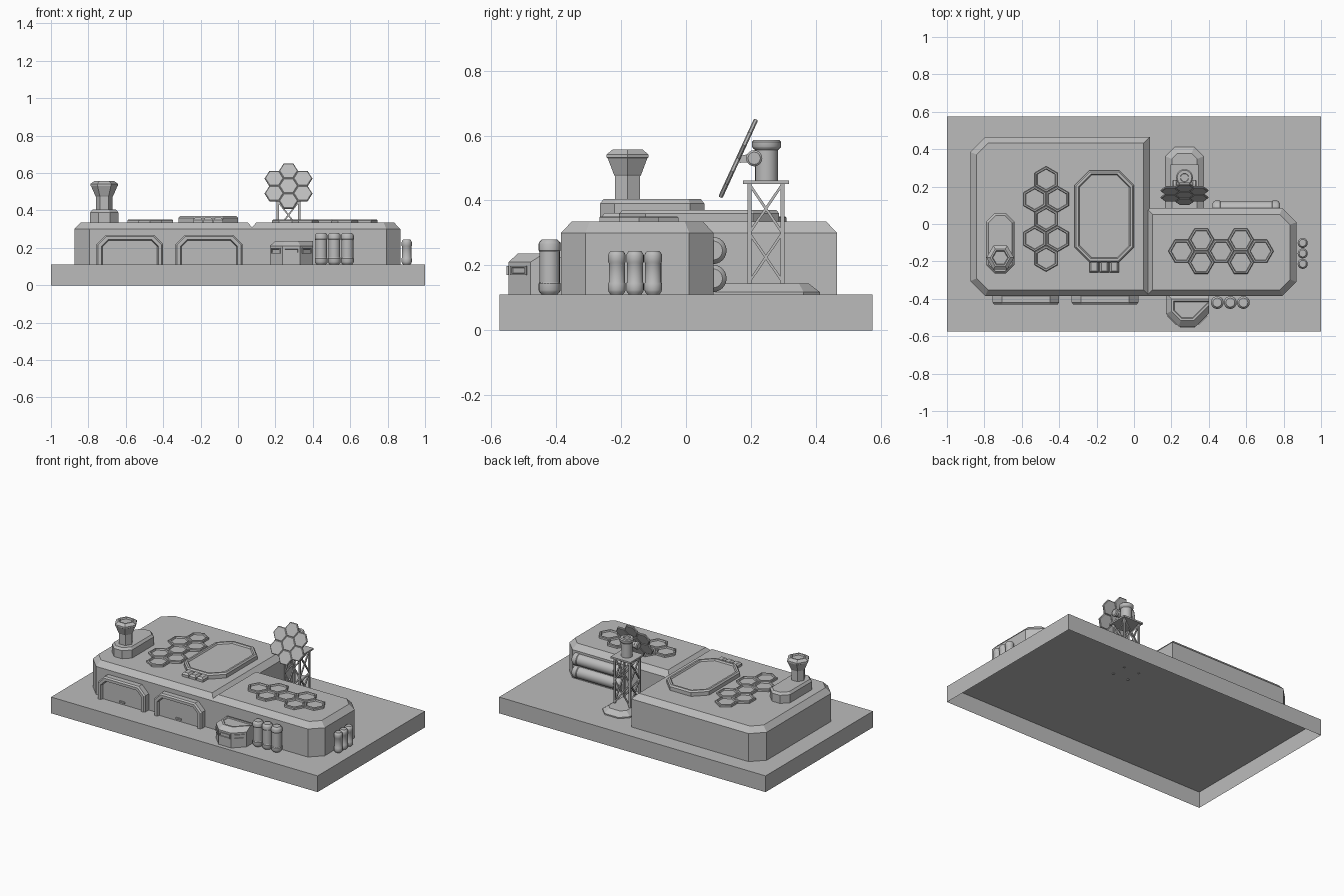
import bpy, bmesh
from math import pi, cos, sin, sqrt, atan2, radians
from mathutils import Matrix, Vector

cube = bpy.data.objects.get("Cube")
if cube:
    bpy.data.objects.remove(cube, do_unlink=True)

grey = bpy.data.materials.new("plain_grey")
grey.use_nodes = True
grey.diffuse_color = (0.5, 0.5, 0.5, 1)
grey.node_tree.nodes["Principled BSDF"].inputs["Base Color"].default_value = (0.5, 0.5, 0.5, 1)

GROUND, ROOF = 0.11, 0.335
STAND = Matrix.Rotation(pi / 2, 4, 'X')    # plan becomes x, z facing the front
ALONG_X = Matrix.Rotation(pi / 2, 4, 'Y')  # plan axis becomes x


def rect(x0, x1, y0, y1, bl=0, br=0, tr=0, tl=0):
    """Rectangle outline with cut corners, counter-clockwise."""
    pts = []
    for x, y, c, a, b in ((x0, y0, bl, (0, 1), (1, 0)), (x1, y0, br, (-1, 0), (0, 1)),
                          (x1, y1, tr, (0, -1), (-1, 0)), (x0, y1, tl, (1, 0), (0, -1))):
        if c:
            pts += [(x + a[0] * c, y + a[1] * c), (x + b[0] * c, y + b[1] * c)]
        else:
            pts.append((x, y))
    return pts


def ngon(cx, cy, r, n, turn=0.0):
    return [(cx + r * cos(turn + 2 * pi * i / n), cy + r * sin(turn + 2 * pi * i / n)) for i in range(n)]


def inset(pts, d, fixed=()):
    """Move every edge of a convex outline inwards by d, except fixed ones."""
    n, lines = len(pts), []
    for i in range(n):
        p, q = Vector(pts[i]), Vector(pts[(i + 1) % n])
        t = (q - p).normalized()
        lines.append((p + Vector((-t.y, t.x)) * (0 if i in fixed else d), t))
    out = []
    for i in range(n):
        (p, t), (q, u) = lines[i - 1], lines[i]
        k = (q - p).cross(u) / t.cross(u)
        out.append(p + t * k)
    return out


def loft(bm, pts, levels, matrix=Matrix(), fixed=(), floor=True):
    """Stack insets of an outline as (height, inset) levels."""
    rings = [[bm.verts.new(matrix @ Vector((p[0], p[1], z))) for p in inset(pts, d, fixed)]
             for z, d in levels]
    n = len(pts)
    for a, b in zip(rings, rings[1:]):
        for i in range(n):
            j = (i + 1) % n
            bm.faces.new((a[i], a[j], b[j], b[i]))
    if floor:
        bm.faces.new(rings[0][::-1])
    bm.faces.new(rings[-1])


def strut(bm, a, b, w):
    a, b = Vector(a), Vector(b)
    m = Matrix.Translation(a) @ (b - a).to_track_quat('Z', 'Y').to_matrix().to_4x4()
    loft(bm, rect(-w, w, -w, w), [(0, 0), ((b - a).length, 0)], m)


def finish(name, bm, smooth=False):
    mesh = bpy.data.meshes.new(name)
    bm.to_mesh(mesh)
    bm.free()
    mesh.materials.append(grey)
    ob = bpy.data.objects.new(name, mesh)
    bpy.context.collection.objects.link(ob)
    if smooth:
        bpy.ops.object.select_all(action='DESELECT')
        ob.select_set(True)
        bpy.context.view_layer.objects.active = ob
        bpy.ops.object.shade_smooth_by_angle(angle=radians(30))


def part(name, pts, levels, matrix=Matrix(), fixed=(), floor=True, smooth=False):
    bm = bmesh.new()
    loft(bm, pts, levels, matrix, fixed, floor)
    finish(name, bm, smooth)


# Ground slab, open underneath
part("ground_slab", rect(-1, 1, -0.575, 0.575), [(0, 0), (GROUND, 0)], floor=False)

# Main halls
hall = [(GROUND, 0), (0.3, 0), (ROOF, 0.033)]
part("left_hall", rect(-0.875, 0.085, -0.385, 0.465, bl=0.08, tl=0.08), hall)
part("right_hall", rect(0.065, 0.868, -0.385, 0.085, br=0.075, tr=0.075), hall)

# Garage doors
for side, cx in (("left", -0.155), ("right", -0.578)):
    part(side + "_door", rect(cx - 0.178, cx + 0.178, GROUND, 0.27, tr=0.05, tl=0.05),
         [(0.38, 0), (0.42, 0), (0.43, 0.008), (0.43, 0.026), (0.412, 0.032)], STAND, fixed=(0,))
    part(side + "_door_handle", rect(cx - 0.02, cx + 0.02, 0.122, 0.132),
         [(0.41, 0), (0.42, 0)], STAND)

# Roof honeycombs
cell = 0.0705
spots = [(k * 3 * cell, 0) for k in (-1, 0, 1)]
spots += [(a * 1.5 * cell, b * sqrt(3) / 2 * cell) for a in (-1, 1) for b in (-1, 1)]
for name, cx, cy, turn in (("left_honeycomb", -0.47, 0.027, pi / 2), ("right_honeycomb", 0.465, -0.145, 0)):
    bm = bmesh.new()
    m = Matrix.Translation((cx, cy, ROOF)) @ Matrix.Rotation(turn, 4, 'Z')
    for x, y in spots:
        loft(bm, ngon(x, y, cell, 6), [(-0.01, 0), (0.012, 0), (0.016, 0.004), (0.016, 0.011), (0.006, 0.014)], m)
    finish(name, bm)

# Landing pad with vents
part("landing_pad", rect(-0.318, 0, -0.205, 0.287, 0.08, 0.08, 0.08, 0.08),
     [(ROOF - 0.01, 0), (0.36, 0), (0.37, 0.008), (0.37, 0.02), (0.36, 0.026)])
bm = bmesh.new()
for x in (-0.214, -0.16, -0.106):
    loft(bm, rect(x - 0.025, x + 0.025, -0.26, -0.195), [(ROOF - 0.01, 0), (0.35, 0), (0.362, 0.01)])
finish("pad_vents", bm)

# Control tower
part("tower_plinth", rect(-0.79, -0.64, -0.265, 0.057, 0.045, 0.045, 0.045, 0.045),
     [(ROOF - 0.01, 0), (0.39, 0), (0.405, 0.012)])
part("control_tower", ngon(-0.715, -0.18, 0.074, 6),
     [(0.4, 0.025), (0.475, 0.025), (0.48, 0.022), (0.53, 0.003), (0.532, 0), (0.542, 0),
      (0.557, 0.018), (0.557, 0.026), (0.547, 0.03)])

# Front bunker with window slits
part("bunker", rect(0.17, 0.4, -0.547, -0.37, bl=0.068, br=0.068),
     [(GROUND, 0), (0.21, 0), (0.237, 0.03), (0.237, 0.042), (0.232, 0.046)], fixed=(3,))
bm = bmesh.new()
for x, y, turn, w in ((0.285, -0.547, 0, 0.04), (0.204, -0.513, -pi / 4, 0.034), (0.366, -0.513, pi / 4, 0.034)):
    m = Matrix.Translation((x, y, 0.184)) @ Matrix.Rotation(turn, 4, 'Z') @ STAND
    loft(bm, rect(-w, w, -0.014, 0.014), [(-0.005, 0), (0.006, 0), (0.006, 0.005), (0.001, 0.006)], m)
finish("bunker_windows", bm)


def tank_levels(h, r, start=0.0, band=0.02):
    """Rounded tank with a raised band near each end."""
    half = [(0, 0.3 * r), (0.008, 0.08 * r), (0.014, 0), (0.014 + band, 0), (0.018 + band, 0.08 * r)]
    return [(start + z, d) for z, d in half] + [(start + h - z, d) for z, d in half[::-1]]


# Storage tanks at the front and on the left side
bm = bmesh.new()
for x in (0.445, 0.515, 0.585):
    loft(bm, ngon(x, -0.42, 0.034, 20), tank_levels(0.17, 0.034, GROUND))
finish("front_tanks", bm, True)
bm = bmesh.new()
for y in (-0.213, -0.157, -0.101):
    loft(bm, ngon(0.902, y, 0.027, 20), tank_levels(0.135, 0.027, GROUND))
finish("side_tanks", bm, True)

# Long tanks on the back wall
bm = bmesh.new()
for z in (0.246, 0.16):
    loft(bm, ngon(-z, 0.083, 0.042, 24), tank_levels(0.36, 0.042, 0.42, 0.025), ALONG_X)
finish("back_tanks", bm, True)

# Antenna mast: foot, lattice, platform
part("mast_foot", rect(0.168, 0.372, 0.08, 0.412, tr=0.05, tl=0.05),
     [(GROUND, 0), (0.118, 0), (0.145, 0.035)], fixed=(0,))
bm = bmesh.new()
corners = [(0.212, 0.195), (0.327, 0.195), (0.327, 0.297), (0.212, 0.297)]
for i, p in enumerate(corners):
    q = corners[(i + 1) % 4]
    strut(bm, (*p, 0.105), (*p, 0.455), 0.006)
    for z0, z1 in ((0.15, 0.3), (0.3, 0.45)):
        strut(bm, (*p, z0), (*q, z1), 0.004)
        strut(bm, (*q, z0), (*p, z1), 0.004)
finish("mast_lattice", bm)
part("mast_platform", rect(0.195, 0.345, 0.175, 0.317), [(0.45, 0), (0.461, 0)])

# Turning column and hinge drum
part("antenna_column", ngon(0.27, 0.248, 0.045, 24),
     [(0.46, 0.01), (0.555, 0.01), (0.562, 0.002), (0.566, 0), (0.58, 0), (0.586, 0.006),
      (0.586, 0.022), (0.578, 0.024)], smooth=True)
part("hinge_drum", ngon(-0.53, 0.21, 0.025, 20),
     [(0.205, 0.006), (0.21, 0), (0.225, 0), (0.23, 0.005), (0.31, 0.005), (0.315, 0), (0.33, 0), (0.335, 0.006)],
     ALONG_X, smooth=True)

# Tilted antenna made of seven hexagons
dish = 0.051
tilt = Matrix.Translation((0.27, 0.16, 0.53)) @ Matrix.Rotation(atan2(0.24, 0.11), 4, 'X')
bm = bmesh.new()
for k in range(7):
    d = sqrt(3) * dish if k else 0
    a = pi / 6 + k * pi / 3
    loft(bm, ngon(d * cos(a), d * sin(a), dish, 6), [(-0.008, 0.004), (-0.004, 0), (0.003, 0), (0.006, 0.004)], tilt)
strut(bm, tilt @ Vector((0, 0, -0.005)), (0.27, 0.21, 0.53), 0.012)
finish("antenna_panel", bm)
